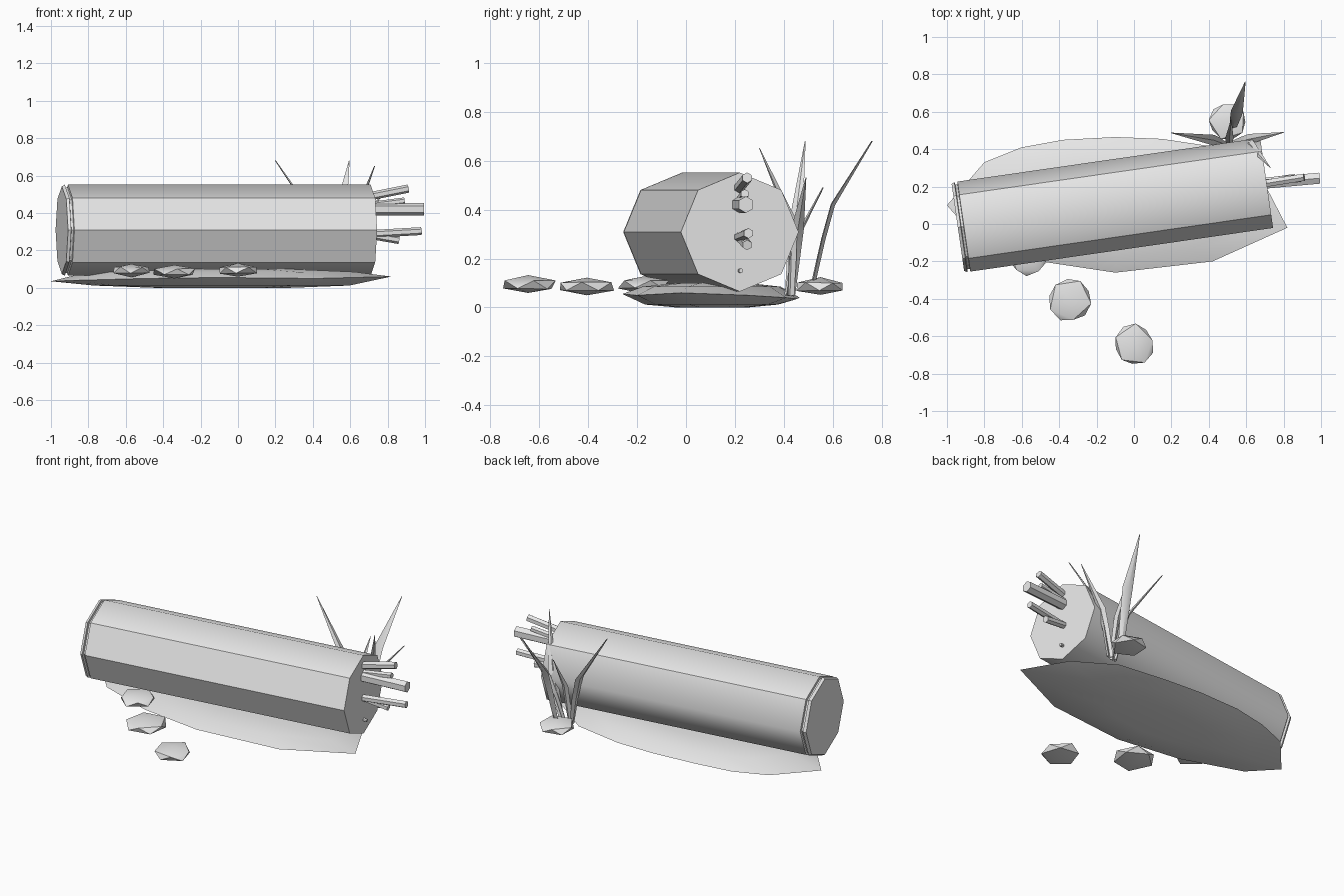
import bpy, bmesh, math, random
from mathutils import Vector, Matrix

random.seed(4)
old = bpy.data.objects.get("Cube")
if old:
    bpy.data.objects.remove(old, do_unlink=True)

grey = bpy.data.materials.new("pale_grey")
grey.use_nodes = True
grey.diffuse_color = (0.8, 0.8, 0.8, 1)
grey.node_tree.nodes["Principled BSDF"].inputs["Base Color"].default_value = (0.8, 0.8, 0.8, 1)


def finish(name, bm, smooth_angle=None):
    """Turn a bmesh into a named, coloured object."""
    bmesh.ops.recalc_face_normals(bm, faces=bm.faces[:])
    if smooth_angle is not None:
        for face in bm.faces:
            face.smooth = True
        for edge in bm.edges:
            if edge.calc_face_angle(0) > math.radians(smooth_angle):
                edge.smooth = False
    mesh = bpy.data.meshes.new(name)
    bm.to_mesh(mesh)
    bm.free()
    mesh.materials.append(grey)
    obj = bpy.data.objects.new(name, mesh)
    bpy.context.collection.objects.link(obj)
    return obj


def loft(bm, rings):
    """Skin equal-sized rings of points and return the rows of vertices."""
    rows = [[bm.verts.new(p) for p in ring] for ring in rings]
    n = len(rows[0])
    for a, b in zip(rows, rows[1:]):
        for i in range(n):
            j = (i + 1) % n
            bm.faces.new((a[i], a[j], b[j], b[i]))
    return rows


# Fallen log: octagonal trunk with a grooved rim on its right end
SIDES = 8
stations = [(-0.848, 0.235), (-0.832, 0.243), (-0.829, 0.228),
            (-0.817, 0.228), (-0.815, 0.243), (0.82, 0.243)]
bm = bmesh.new()
rows = loft(bm, [[(x, r * math.cos(math.tau * i / SIDES), r * math.sin(math.tau * i / SIDES))
                  for i in range(SIDES)] for x, r in stations])
bm.faces.new(rows[0])
bm.faces.new(rows[-1])
for face in bm.faces:
    face.smooth = len(face.verts) == 4
soft_corners = (0, 2, 6, 7)
for edge in bm.edges:
    edge.smooth = False
for i in soft_corners:
    bm.edges.get((rows[-2][i], rows[-1][i])).smooth = True
bm.transform(Matrix.Translation((-0.1025, 0.1025, 0.308)) @ Matrix.Rotation(math.radians(8.2), 4, 'Z'))
finish("log", bm)

# Ground patch: irregular rim, low domed top and shallow rounded underside
outline = [(-1.0, 0.10, 0.035), (-0.80, 0.33, 0.04), (-0.60, 0.41, 0.04), (-0.38, 0.45, 0.045),
           (-0.10, 0.465, 0.04), (0.15, 0.455, 0.035), (0.45, 0.41, 0.04), (0.68, 0.25, 0.05),
           (0.82, -0.02, 0.06), (0.42, -0.20, 0.05), (-0.10, -0.26, 0.055),
           (-0.50, -0.20, 0.05), (-0.86, -0.06, 0.04)]
middle = Vector((-0.08, 0.11))


def scaled_ring(scale, z=None):
    ring = []
    for x, y, rim_z in outline:
        p = middle + (Vector((x, y)) - middle) * scale
        ring.append((p.x, p.y, rim_z if z is None else z))
    return ring


bm = bmesh.new()
rows = loft(bm, [scaled_ring(0.4, 0.0), scaled_ring(0.75, 0.012), scaled_ring(1),
                 scaled_ring(0.78, 0.085), scaled_ring(0.4, 0.1)])
bm.faces.new(rows[0])
bm.faces.new(rows[-1])
finish("ground_patch", bm, 30)

# Flattened stones
stones = [("front_stone", 0.0, -0.645, 0.093, 0.11),
          ("middle_stone", -0.34, -0.405, 0.086, 0.12),
          ("near_stone", -0.57, -0.17, 0.095, 0.105),
          ("back_stone", 0.5, 0.55, 0.085, 0.1)]
for name, x, y, z, r in stones:
    bm = bmesh.new()
    bmesh.ops.create_icosphere(bm, subdivisions=1, radius=1)
    turn = Matrix.Rotation(random.uniform(0, math.tau), 4, 'Z')
    for v in bm.verts:
        v.co = turn @ v.co
        v.co.x *= r * random.uniform(1.0, 1.16)
        v.co.y *= r * random.uniform(1.0, 1.16)
        v.co.z *= 0.038 * random.uniform(0.85, 1.05)
        v.co += Vector((x, y, z))
    finish(name, bm, 38)

# Broken twigs sticking out of the left end: start, end, radius
twigs = [((0.66, 0.21, 0.48), (0.91, 0.25, 0.53), 0.022),
         ((0.66, 0.22, 0.435), (0.89, 0.24, 0.465), 0.018),
         ((0.66, 0.215, 0.42), (0.993, 0.245, 0.42), 0.034),
         ((0.66, 0.21, 0.285), (0.98, 0.255, 0.303), 0.021),
         ((0.66, 0.22, 0.29), (0.86, 0.25, 0.255), 0.021),
         ((0.66, 0.215, 0.15), (0.73, 0.225, 0.15), 0.01)]
for k, (start, end, r) in enumerate(twigs):
    a, b = Vector(start), Vector(end)
    bm = bmesh.new()
    bmesh.ops.create_cone(bm, cap_ends=True, segments=6, radius1=r, radius2=r, depth=(b - a).length)
    bm.transform(Matrix.Translation((a + b) / 2) @ (b - a).to_track_quat('Z', 'Y').to_matrix().to_4x4())
    finish(f"twig_{k + 1}", bm)

# Grass blades: root, bend, tip, width direction, half width
blades = [((0.49, 0.42, 0.05), (0.42, 0.45, 0.36), (0.20, 0.487, 0.68), (0.3, 1, 0), 0.028),
          ((0.53, 0.52, 0.10), (0.55, 0.60, 0.42), (0.595, 0.76, 0.68), (1, -0.2, 0), 0.032),
          ((0.55, 0.43, 0.05), (0.62, 0.43, 0.36), (0.73, 0.30, 0.65), (0.6, 0.8, 0), 0.025),
          ((0.53, 0.43, 0.05), (0.62, 0.455, 0.32), (0.80, 0.49, 0.53), (-0.2, 1, 0), 0.027),
          ((0.51, 0.41, 0.05), (0.51, 0.46, 0.30), (0.52, 0.56, 0.49), (1, 0, 0), 0.022)]
for k, (root, bend, tip, across, half) in enumerate(blades):
    root, bend, tip = Vector(root), Vector(bend), Vector(tip)
    side = Vector(across).normalized()
    thick = side.cross(tip - root).normalized() * 0.009
    low = root.lerp(bend, 0.55) + (root - bend).lerp(tip - bend, 0.5) * -0.08
    rings = []
    for point, w in ((root, 0.6), (low, 0.85), (bend, 1.0), (tip, 0.06)):
        t = thick * (0.3 if point is tip else 1)
        rings.append([point + side * half * w, point + t,
                      point - side * half * w, point - t])
    bm = bmesh.new()
    rows = loft(bm, rings)
    bm.faces.new(rows[0])
    bm.faces.new(rows[-1])
    finish(f"grass_blade_{k + 1}", bm, 35)
